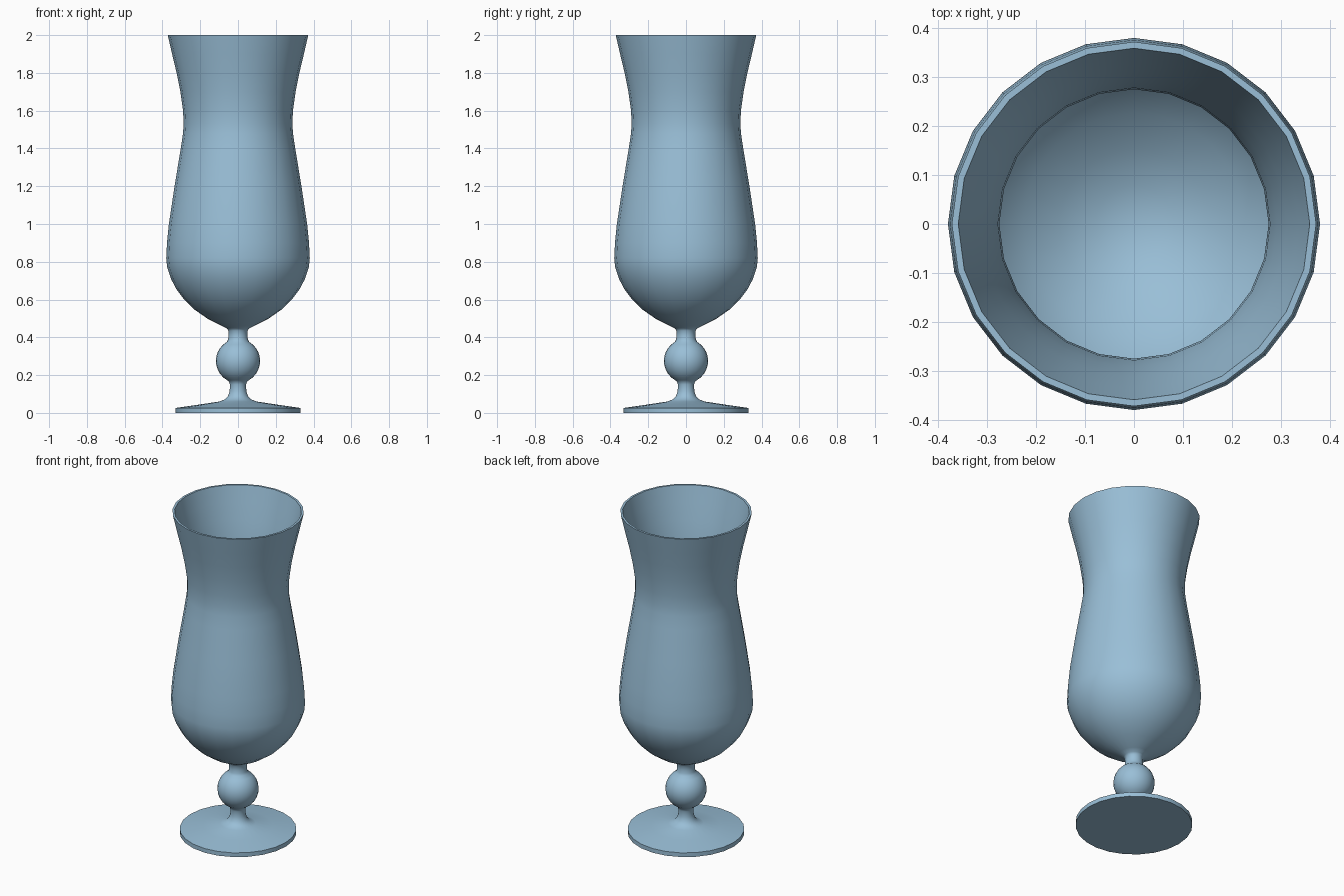
import bpy
import bmesh
import math
from mathutils import Vector

SEGMENTS = 24
WALL = 0.013

if "Cube" in bpy.data.objects:
    bpy.data.objects.remove(bpy.data.objects["Cube"], do_unlink=True)


def make_material(name, color):
    mat = bpy.data.materials.new(name)
    mat.use_nodes = True
    mat.diffuse_color = color
    mat.node_tree.nodes["Principled BSDF"].inputs["Base Color"].default_value = color
    return mat


def inset_profile(points, distance):
    """Shift an upward profile toward the axis along its normals."""
    result = []
    for i, (r, z) in enumerate(points):
        before = Vector(points[max(i - 1, 0)])
        after = Vector(points[min(i + 1, len(points) - 1)])
        along = (after - before).normalized()
        result.append((r - along.y * distance, z + along.x * distance))
    return result


def lathe(name, profile, mat):
    """Spin a (radius, height) profile around the z axis."""
    bm = bmesh.new()
    verts = [bm.verts.new((r, 0, z)) for r, z in profile]
    edges = [bm.edges.new(pair) for pair in zip(verts, verts[1:])]
    bmesh.ops.spin(bm, geom=verts + edges, cent=(0, 0, 0), axis=(0, 0, 1),
                   angle=math.tau, steps=SEGMENTS, use_duplicate=False)
    bmesh.ops.remove_doubles(bm, verts=bm.verts, dist=0.0005)
    bmesh.ops.recalc_face_normals(bm, faces=bm.faces)
    mesh = bpy.data.meshes.new(name)
    bm.to_mesh(mesh)
    bm.free()
    mesh.materials.append(mat)
    obj = bpy.data.objects.new(name, mesh)
    bpy.context.collection.objects.link(obj)
    bpy.ops.object.select_all(action="DESELECT")
    obj.select_set(True)
    bpy.context.view_layer.objects.active = obj
    bpy.ops.object.shade_smooth_by_angle(angle=math.radians(40))
    return obj


# Flat foot with a gently sloping top
foot = [(0, 0), (0.33, 0), (0.33, 0.026), (0.2, 0.045), (0.1, 0.06),
        (0.07, 0.071), (0.052, 0.09)]

# Stem: lower neck, round knop, upper neck
knop_radius, knop_height = 0.117, 0.275
knop = [(knop_radius * math.cos(math.radians(a)),
         knop_height + knop_radius * math.sin(math.radians(a)))
        for a in range(-60, 61, 12)]
stem = [(0.044, 0.115), (0.043, 0.15), (0.048, 0.165)] + knop
stem += [(0.052, 0.39), (0.05, 0.41), (0.05, 0.435)]

# Rounded bowl, narrow waist and flared rim
bowl = [(0.058, 0.447), (0.085, 0.46), (0.16, 0.498), (0.235, 0.55),
        (0.285, 0.6), (0.325, 0.653), (0.355, 0.71), (0.375, 0.77),
        (0.38, 0.82), (0.376, 0.9), (0.366, 1.0), (0.336, 1.2),
        (0.303, 1.4), (0.291, 1.48), (0.288, 1.53), (0.291, 1.6),
        (0.305, 1.7), (0.325, 1.8), (0.349, 1.9), (0.372, 2.0)]

# Inner wall from the rim down to the centre of the bowl
inner = inset_profile(bowl, WALL)
inner[-1] = (bowl[-1][0] - WALL, bowl[-1][1])
inside = list(reversed(inner[1:])) + [(0, inner[1][1] - 0.012)]

glass_blue = make_material("pale blue glass", (0.32, 0.52, 0.68, 1))
lathe("footed_glass", foot + stem + bowl + inside, glass_blue)
